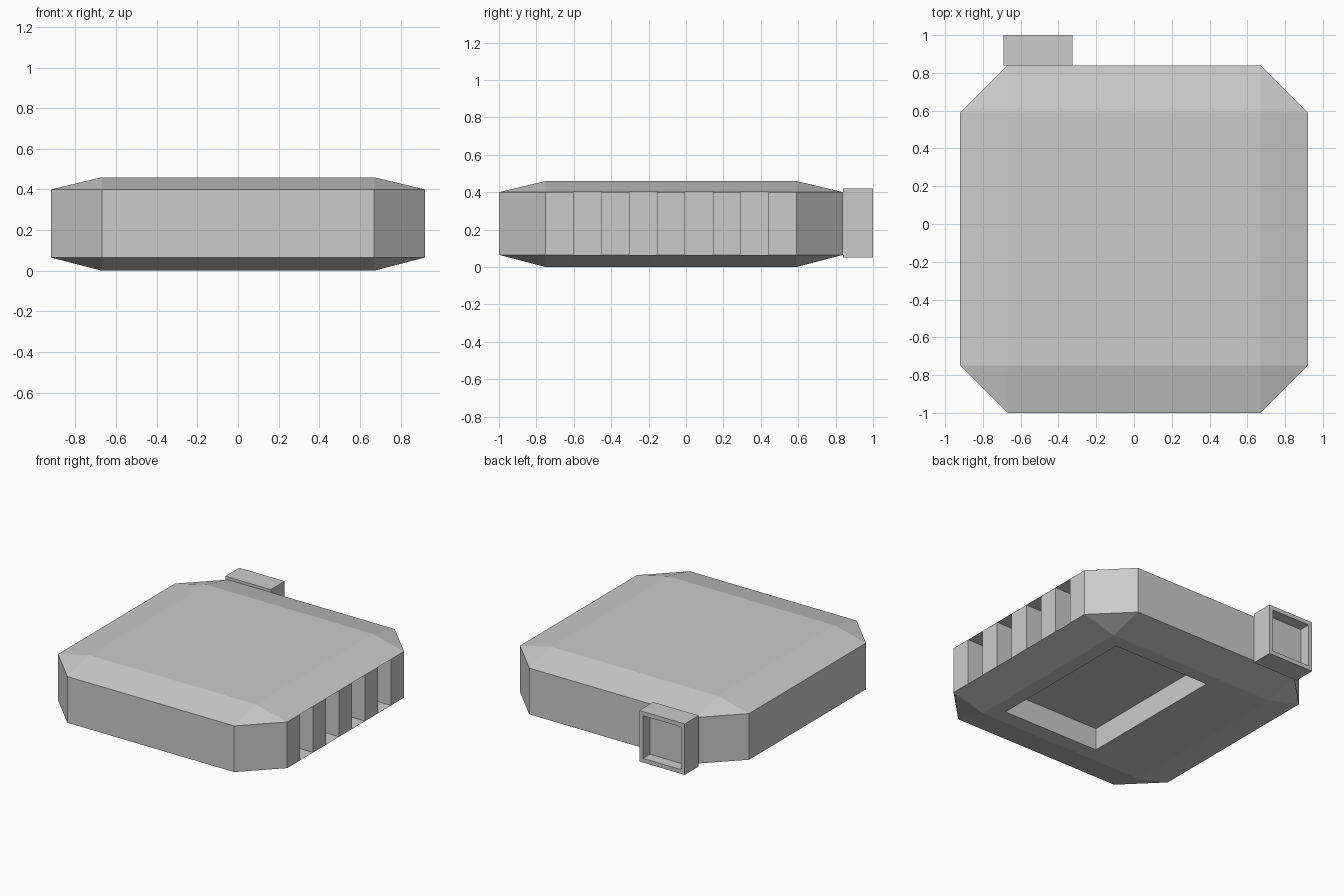
import bpy, bmesh
from mathutils import Vector

if "Cube" in bpy.data.objects:
    bpy.data.objects.remove(bpy.data.objects["Cube"])

X, XI = 0.92, 0.67                 # outer half width, half width of flat centre
Y0, YI0, YI1, Y1 = -1.0, -0.75, 0.59, 0.84
Z = (0.0, 0.065, 0.40, 0.46)       # bottom, wall start, wall end, top
BAYS = 9                           # ribs and slots along the right wall


def finish(bm, name):
    bmesh.ops.recalc_face_normals(bm, faces=bm.faces)
    mesh = bpy.data.meshes.new(name)
    bm.to_mesh(mesh)
    bm.free()
    obj = bpy.data.objects.new(name, mesh)
    bpy.context.collection.objects.link(obj)
    return obj


def extrude(bm, face, move):
    """Extrude one face by a vector and return the new face."""
    new = bmesh.ops.extrude_discrete_faces(bm, faces=[face])['faces'][0]
    bmesh.ops.translate(bm, verts=new.verts, vec=Vector(move))
    return new


def recess(bm, face, lo, hi, move):
    """Sink a rectangular pocket (bounds lo..hi) into a four-sided face."""
    mid = face.calc_center_median()
    rim = extrude(bm, face, (0, 0, 0))
    for v in rim.verts:
        for i in range(3):
            if abs(v.co[i] - mid[i]) > 1e-5:
                v.co[i] = lo[i] if v.co[i] < mid[i] else hi[i]
    extrude(bm, rim, move)


# Body: chamfered case with sloped top and bottom borders
bm = bmesh.new()
right = [(X, YI0 + (YI1 - YI0) * i / BAYS) for i in range(BAYS + 1)]
outline = right + [(XI, Y1), (-XI, Y1), (-X, YI1), (-X, YI0), (-XI, Y0), (XI, Y0)]
flat = [(XI, YI0), (XI, YI1), (-XI, YI1), (-XI, YI0)]
low = [bm.verts.new((x, y, Z[1])) for x, y in outline]
high = [bm.verts.new((x, y, Z[2])) for x, y in outline]
n = len(outline)
walls = [bm.faces.new((low[i], low[(i + 1) % n], high[(i + 1) % n], high[i]))
         for i in range(n)]

caps = []
for ring, z in ((low, Z[0]), (high, Z[3])):
    c = [bm.verts.new((x, y, z)) for x, y in flat]
    caps.append(bm.faces.new(c))
    sides = [ring[:BAYS + 1]] + [ring[k:k + 2] for k in (BAYS + 1, BAYS + 3, BAYS + 5)]
    for i in range(4):
        j = (i + 1) % 4
        bm.faces.new(sides[i] + [c[j], c[i]])                  # sloped border
        bm.faces.new((sides[i][-1], sides[j][0], c[j]))        # corner facet
bmesh.ops.recalc_face_normals(bm, faces=bm.faces)

# Slots in the right wall
for i in range(1, BAYS, 2):
    extrude(bm, walls[i], (-0.15, 0, 0))

# Pocket in the underside
recess(bm, caps[0], (-0.21, -0.64, 0), (0.565, 0.49, 0), (0, 0, 0.16))
finish(bm, "case_body")

# Connector: open-ended box on the back
bm = bmesh.new()
lo, hi, rim = Vector((-0.69, Y1, 0.05)), Vector((-0.325, 1.0, 0.42)), 0.03
bmesh.ops.create_cube(bm, size=1)
for v in bm.verts:
    v.co = [lo[i] if v.co[i] < 0 else hi[i] for i in range(3)]
bm.normal_update()
back = max(bm.faces, key=lambda f: f.calc_center_median().y)
inset = Vector((rim, 0, rim))
recess(bm, back, lo + inset, hi - inset, (0, -0.08, 0))
finish(bm, "back_connector")
